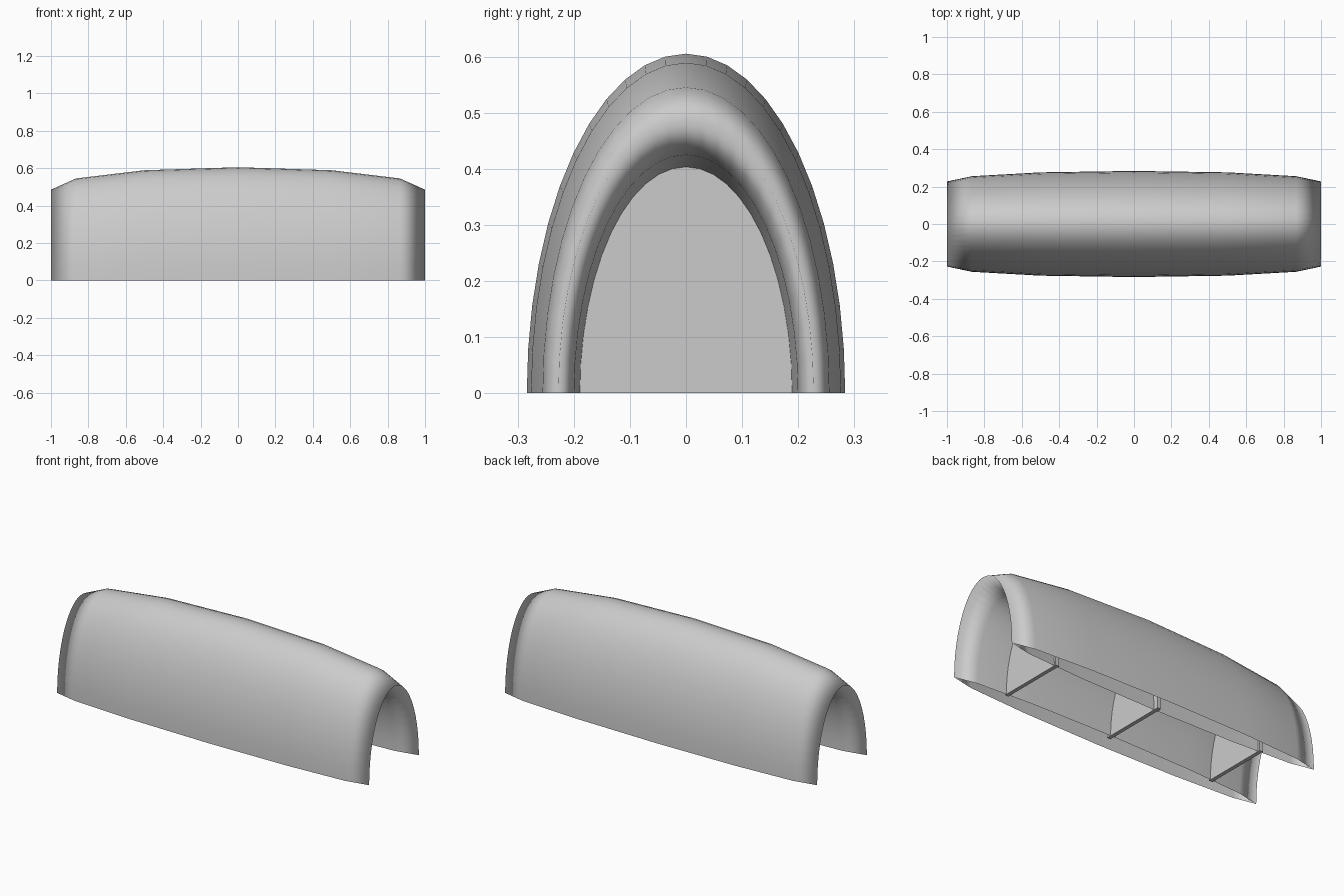
import bpy, bmesh
from math import sin, cos, pi

if "Cube" in bpy.data.objects:
    bpy.data.objects.remove(bpy.data.objects["Cube"])

WIDTH = 0.469      # y squash of the arch relative to its height
ARC, RING = 24, 12


def make(name, bm, smooth):
    bmesh.ops.recalc_face_normals(bm, faces=bm.faces)
    for f in bm.faces:
        f.smooth = smooth
    me = bpy.data.meshes.new(name)
    bm.to_mesh(me)
    bm.free()
    ob = bpy.data.objects.new(name, me)
    bpy.context.collection.objects.link(ob)
    return ob


# Arched shell: half of a stretched ring, hollow and open underneath
bm = bmesh.new()
loops = []
for i in range(ARC + 1):
    a = pi * i / ARC
    loop = []
    for j in range(RING):
        b = 2 * pi * j / RING
        r = 0.485 + 0.12 * sin(b)
        loop.append(bm.verts.new((cos(b), WIDTH * r * cos(a), r * sin(a))))
    loops.append(loop)
for p, q in zip(loops, loops[1:]):
    for j in range(RING):
        k = (j + 1) % RING
        bm.faces.new((p[j], p[k], q[k], q[j]))
make("arched_shell", bm, True)


# Half-oval divider plates, edges tucked into the shell cavity
def divider(name, x, t=0.022, w=0.2, h=0.426):
    bm = bmesh.new()
    outline = [bm.verts.new((x - t / 2, w * cos(pi * i / ARC), h * sin(pi * i / ARC)))
               for i in range(ARC + 1)]
    face = bm.faces.new(outline)
    ext = bmesh.ops.extrude_face_region(bm, geom=[face], use_keep_orig=True)
    moved = [v for v in ext["geom"] if isinstance(v, bmesh.types.BMVert)]
    bmesh.ops.translate(bm, verts=moved, vec=(t, 0, 0))
    make(name, bm, False)


for name, x in (("left", -0.675), ("middle", 0), ("right", 0.675)):
    divider(name + "_divider", x)
